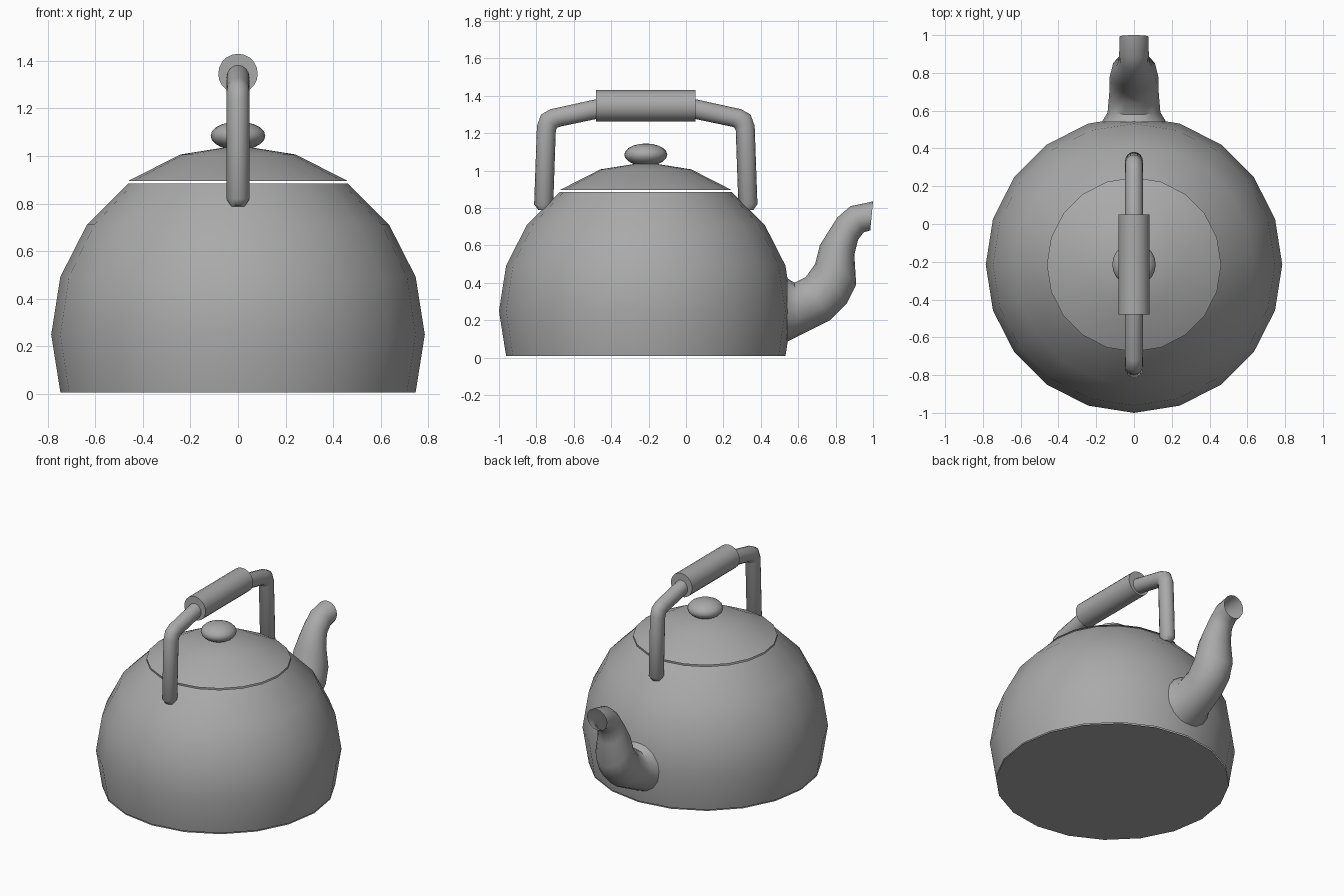
import bpy, bmesh
from math import sin, cos, pi, radians
from mathutils import Vector, Matrix

cube = bpy.data.objects.get("Cube")
if cube:
    bpy.data.objects.remove(cube, do_unlink=True)

CY, CZ, R, SIDES = -0.215, 0.25, 0.785, 20   # body centre, radius, sides

metal = bpy.data.materials.new("grey metal")
metal.use_nodes = True
GREY = (0.4, 0.4, 0.4, 1)
metal.diffuse_color = GREY
metal.node_tree.nodes["Principled BSDF"].inputs["Base Color"].default_value = GREY


def finish(name, bm, angle=50):
    bmesh.ops.recalc_face_normals(bm, faces=bm.faces)
    mesh = bpy.data.meshes.new(name)
    bm.to_mesh(mesh)
    bm.free()
    mesh.materials.append(metal)
    ob = bpy.data.objects.new(name, mesh)
    bpy.context.collection.objects.link(ob)
    bpy.ops.object.select_all(action='DESELECT')
    ob.select_set(True)
    bpy.context.view_layer.objects.active = ob
    bpy.ops.object.shade_smooth_by_angle(angle=radians(angle))
    return ob


def bridge(bm, rings):
    for a, b in zip(rings, rings[1:]):
        n = len(a)
        for i in range(n):
            j = (i + 1) % n
            bm.faces.new((a[i], a[j], b[j], b[i]))


def dome(name, latitudes, lift=0, pole=False):
    """Band of a sphere, optionally closed at the top."""
    bm = bmesh.new()
    rings = []
    for lat in map(radians, latitudes):
        rings.append([bm.verts.new((R * cos(lat) * cos(2 * pi * i / SIDES),
                                    CY + R * cos(lat) * sin(2 * pi * i / SIDES),
                                    CZ + R * sin(lat) + lift)) for i in range(SIDES)])
    bridge(bm, rings)
    if pole:
        top = bm.verts.new((0, CY, CZ + R + lift))
        for i in range(SIDES):
            bm.faces.new((rings[-1][i], rings[-1][(i + 1) % SIDES], top))
    return finish(name, bm)


def tube(name, sections, n=16, cap=False, mirror=False):
    """Loft of ellipses; each section is (y, z) of two edges and a half width."""
    bm = bmesh.new()
    rings = []
    for y0, z0, y1, z1, w in sections:
        if mirror:
            y0, y1 = 2 * CY - y0, 2 * CY - y1
        a, b = Vector((0, y0, z0)), Vector((0, y1, z1))
        mid, half = (a + b) / 2, (a - b) / 2
        rings.append([bm.verts.new(mid + half * cos(2 * pi * i / n)
                                   + Vector((w * sin(2 * pi * i / n), 0, 0)))
                      for i in range(n)])
    bridge(bm, rings)
    if cap:
        bm.faces.new(rings[0])
        bm.faces.new(rings[-1])
    return finish(name, bm)


# Body shell and separate lid with a thin gap between them
dome("body", (-18, 0, 18, 36, 54))
dome("lid", (54, 72), lift=0.01, pole=True)

# Flat base plate
bm = bmesh.new()
bmesh.ops.create_circle(bm, cap_ends=True, segments=SIDES, radius=R * cos(radians(18)),
                        matrix=Matrix.Translation((0, CY, 0)))
base = finish("base_plate", bm)
base.data.flip_normals()

# Lid knob
bm = bmesh.new()
bmesh.ops.create_uvsphere(bm, u_segments=20, v_segments=10, radius=1,
                          matrix=Matrix.Translation((0, CY, 1.085))
                          @ Matrix.Diagonal((0.115, 0.115, 0.06, 1)))
finish("lid_knob", bm)

# Curved open spout
tube("spout", [
    (0.54, 0.425, 0.54, 0.085, 0.17),
    (0.58, 0.40, 0.60, 0.115, 0.14),
    (0.64, 0.43, 0.77, 0.20, 0.13),
    (0.69, 0.50, 0.86, 0.29, 0.13),
    (0.715, 0.60, 0.91, 0.39, 0.12),
    (0.765, 0.68, 0.90, 0.55, 0.095),
    (0.81, 0.75, 0.92, 0.63, 0.08),
    (0.88, 0.81, 0.95, 0.67, 0.078),
    (1.0, 0.835, 0.985, 0.68, 0.078)])

# Bent handle arms, front and back
arm = [
    (-0.79, 0.79, -0.735, 0.785, 0.028),
    (-0.812, 0.82, -0.71, 0.815, 0.048),
    (-0.797, 1.24, -0.696, 1.215, 0.048),
    (-0.775, 1.30, -0.688, 1.23, 0.048),
    (-0.725, 1.328, -0.67, 1.236, 0.048),
    (-0.46, 1.386, -0.46, 1.28, 0.048)]
tube("handle_arm_front", arm, cap=True)
tube("handle_arm_back", arm, cap=True, mirror=True)

# Cylindrical grip
tube("handle_grip", [(y, 1.43, y, 1.263, 0.083) for y in (-0.48, 0.05)], n=20, cap=True)
